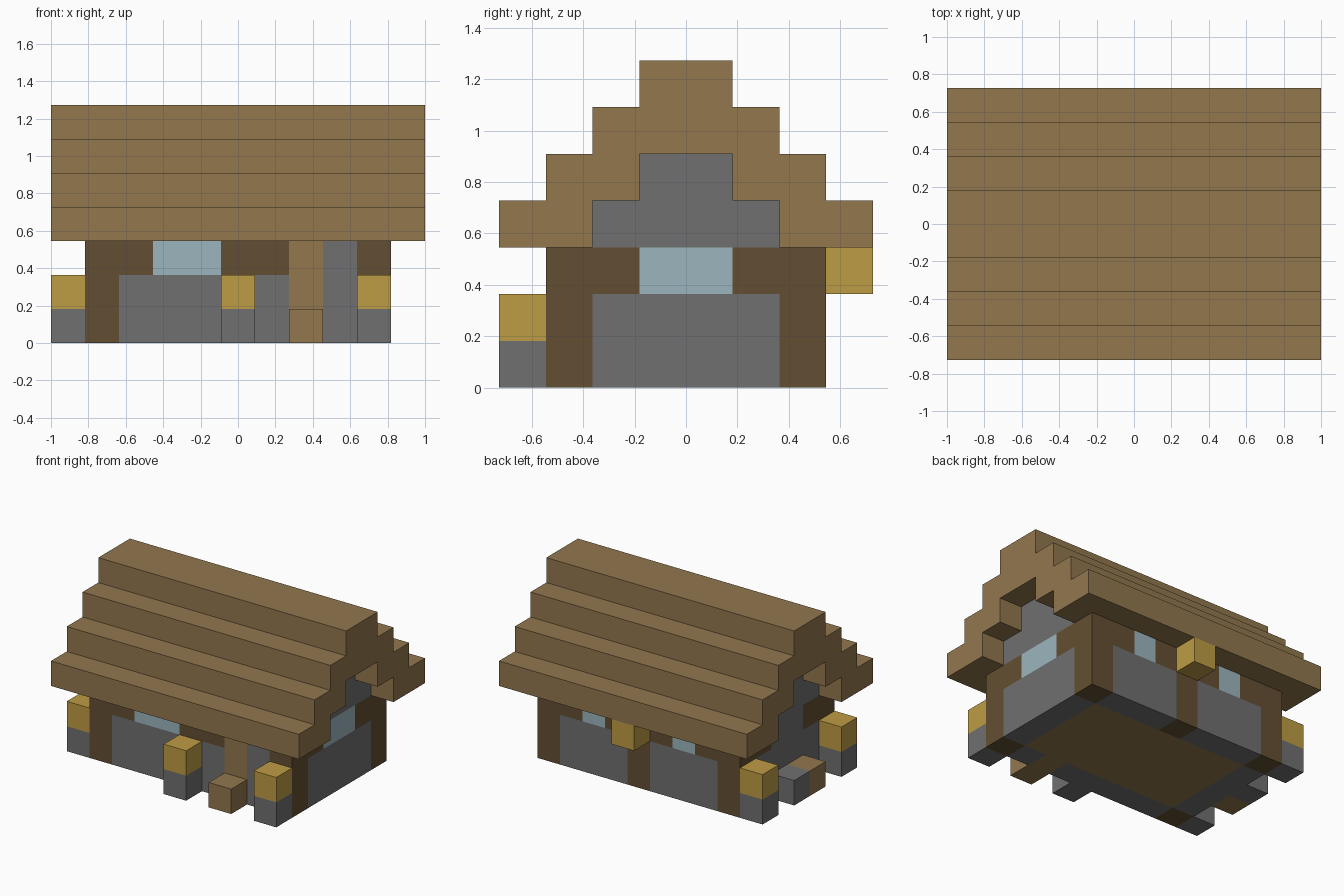
import bpy, bmesh
from mathutils import Vector

U = 2 / 11  # one building block

if "Cube" in bpy.data.objects:
    bpy.data.objects.remove(bpy.data.objects["Cube"])


def material(name, rgb):
    m = bpy.data.materials.new(name)
    m.use_nodes = True
    m.diffuse_color = (*rgb, 1)
    m.node_tree.nodes["Principled BSDF"].inputs["Base Color"].default_value = (*rgb, 1)
    return m


PLANK = material("plank brown", (0.287, 0.184, 0.076))
TIMBER = material("dark timber", (0.127, 0.078, 0.032))
STONE = material("stone grey", (0.162, 0.162, 0.162))
GLASS = material("window blue", (0.332, 0.468, 0.515))
LAMP = material("lamp gold", (0.515, 0.332, 0.058))


def finish(name, bm, mats):
    bmesh.ops.recalc_face_normals(bm, faces=bm.faces)
    bmesh.ops.scale(bm, vec=(U, U, U), verts=bm.verts)
    me = bpy.data.meshes.new(name)
    bm.to_mesh(me)
    bm.free()
    for m in mats:
        me.materials.append(m)
    ob = bpy.data.objects.new(name, me)
    bpy.context.collection.objects.link(ob)
    return ob


def block(name, x, y, z, mat):
    """Single block with its low corner at x, y, z."""
    bm = bmesh.new()
    bmesh.ops.create_cube(bm, size=1)
    bmesh.ops.translate(bm, vec=(x + 0.5, y + 0.5, z + 0.5), verts=bm.verts)
    return finish(name, bm, [mat])


def prism(half_length, outline):
    """Extrude a y/z outline along x."""
    bm = bmesh.new()
    face = bm.faces.new([bm.verts.new((-half_length, y, z)) for y, z in outline])
    ext = bmesh.ops.extrude_face_region(bm, geom=[face])
    moved = [v for v in ext["geom"] if isinstance(v, bmesh.types.BMVert)]
    bmesh.ops.translate(bm, vec=(2 * half_length, 0, 0), verts=moved)
    return bm


def stairs(half, low, steps):
    """Rising steps from the +y eave to the ridge."""
    pts = []
    for i in range(steps):
        pts += [(half - i, low + i), (half - i, low + i + 1)]
    return pts


def mirrored(pts):
    return [(-y, z) for y, z in reversed(pts)]


# Stepped roof with a stepped underside
outer = stairs(4, 3, 4)
inner = stairs(2, 3, 2)
finish("roof", prism(5.5, outer + mirrored(outer) + inner[::1] and
       outer + mirrored(outer) + mirrored(inner)[::-1] + inner[::-1]), [PLANK])

# House body with gables, cut into block-sized faces
side = [(3, 0), (3, 3)] + inner
bm = prism(4.5, side + mirrored(side))
cuts = [((1, 0, 0), i - 3.5) for i in range(8)]
cuts += [((0, 1, 0), i - 2) for i in range(5)]
cuts += [((0, 0, 1), i + 1) for i in range(4)]
for axis, d in cuts:
    bmesh.ops.bisect_plane(bm, geom=bm.verts[:] + bm.edges[:] + bm.faces[:],
                           plane_co=Vector(axis) * d, plane_no=axis)

P, T, S, G = range(4)


def wall_colour(c):
    x, y, z = c
    ax, ay = abs(x), abs(y)
    if z < 0.01:  # underside
        if ax > 3.5 and ay > 2:
            return T
        if ax < 3.5 and ay < 2:
            return P
        if y > 2 and ax < 0.5:
            return T
        return P if y < -2 and 1.5 < x < 2.5 else S
    if z > 3:  # gables
        return S
    top = z > 2
    if ay > 2.99:
        if ax > 3.5:
            return T
        if y < 0:  # front wall with door
            if 1.5 < x < 2.5:
                return P
            if x > 2.5 or not top:
                return S
            return G if -2.5 < x < -0.5 else T
        if ax < 0.5:  # back wall with middle post
            return T
        if top:
            return G if 1.5 < ax < 2.5 else T
        return S
    if ay > 2:  # end walls
        return T
    if top:
        if ay > 1:
            return T
        return G if x > 0 else S
    return S


for f in bm.faces:
    f.material_index = wall_colour(f.calc_center_median())
finish("house_walls", bm, [PLANK, TIMBER, STONE, GLASS])

# Lamp posts around the house
for i, (x, y) in enumerate([(-0.5, -4), (3.5, -4), (-5.5, -3), (-5.5, 2)]):
    block(f"lamp_post_{i + 1}", x, y, 0, STONE)
    block(f"lamp_{i + 1}", x, y, 1, LAMP)

# Lamp hung on the back wall
block("back_wall_lamp", -0.5, 3, 2, LAMP)

# Door step and blocks on the end wall
block("door_step", 1.5, -4, 0, PLANK)
block("end_wooden_block", -5.5, -1, 0, PLANK)
block("end_stone_block", -5.5, 0, 0, STONE)
